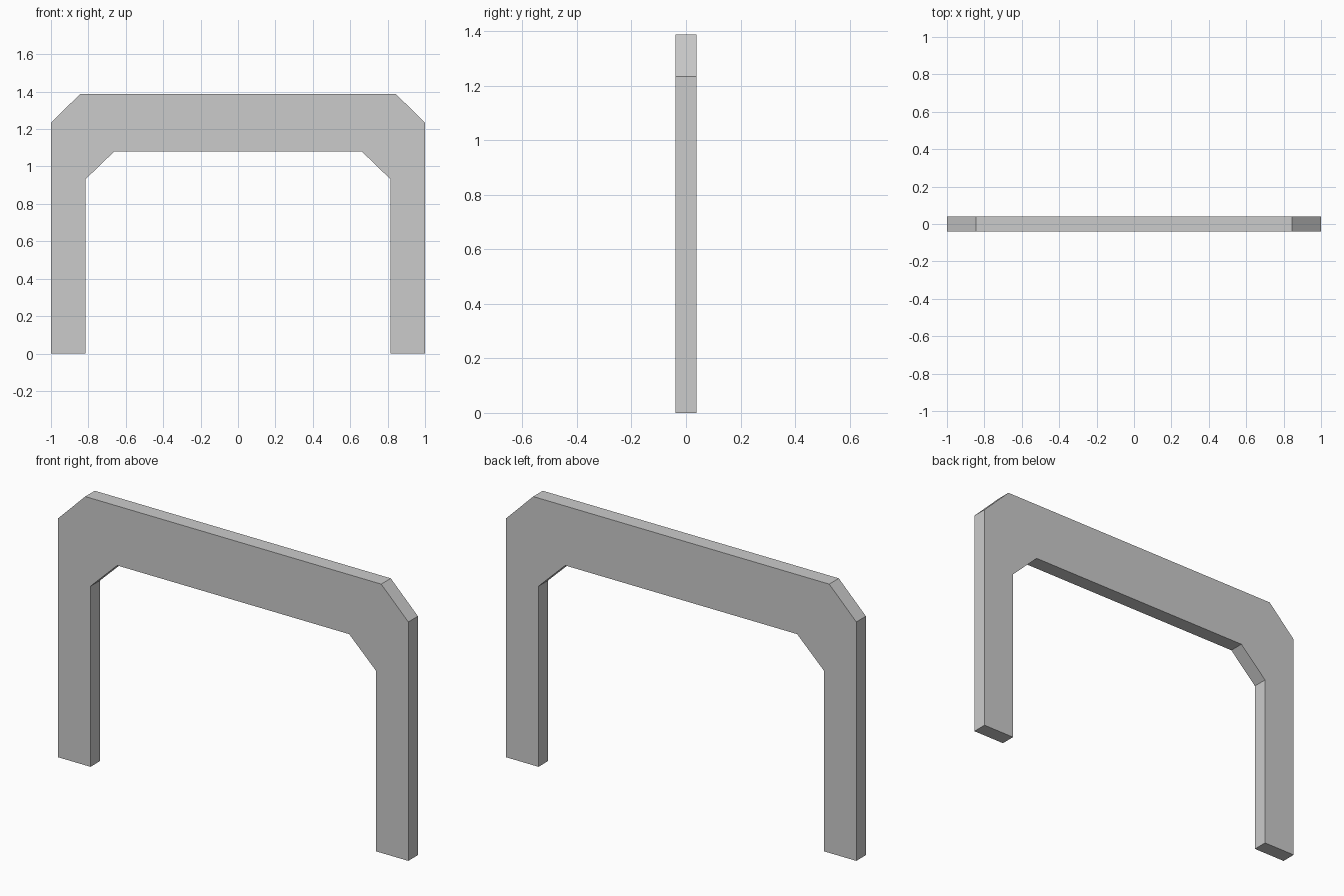
import bpy
import bmesh

if "Cube" in bpy.data.objects:
    bpy.data.objects.remove(bpy.data.objects["Cube"])

HALF_DEPTH = 0.039

# Right half of the portal outline (x, z), from the inner foot round to the top
half = [(0.815, 0), (1.0, 0), (1.0, 1.233), (0.845, 1.387)]
inner = [(0.662, 1.08), (0.815, 0.932)]


def mirrored(points):
    return [(-x, z) for x, z in reversed(points)]


# Full closed outline: outer edge right to left, then inner edge left to right
outline = half + mirrored(half) + mirrored(inner) + inner

# Frame: extrude the outline through its depth
bm = bmesh.new()
face = bm.faces.new([bm.verts.new((x, -HALF_DEPTH, z)) for x, z in outline])
ext = bmesh.ops.extrude_face_region(bm, geom=[face])
verts = [v for v in ext["geom"] if isinstance(v, bmesh.types.BMVert)]
bmesh.ops.translate(bm, verts=verts, vec=(0, 2 * HALF_DEPTH, 0))
bmesh.ops.recalc_face_normals(bm, faces=bm.faces)

mesh = bpy.data.meshes.new("portal_frame")
bm.to_mesh(mesh)
bm.free()
frame = bpy.data.objects.new("portal_frame", mesh)
bpy.context.collection.objects.link(frame)
